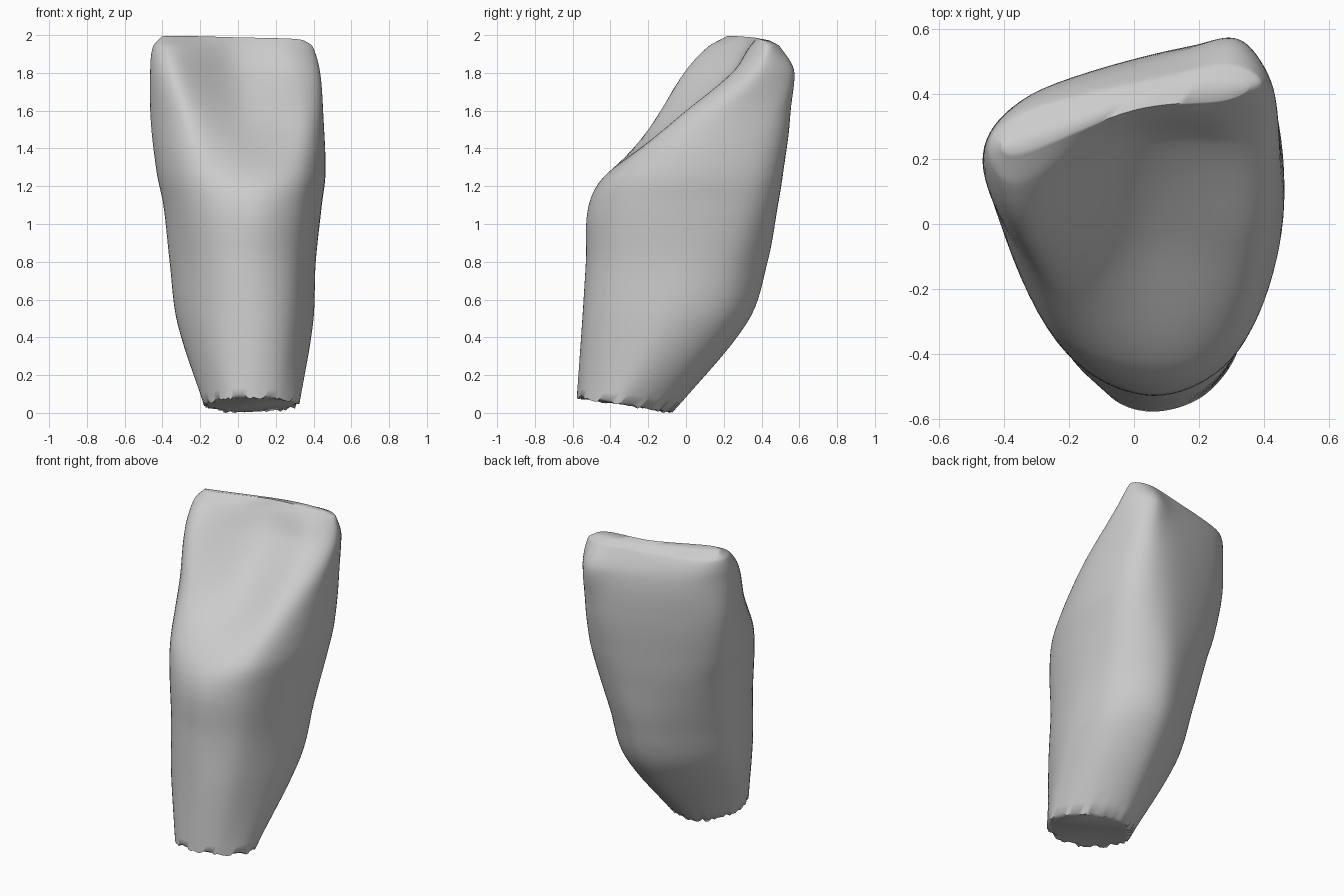
import bpy, bmesh, random
from mathutils import Vector

random.seed(4)
cube = bpy.data.objects.get("Cube")
if cube:
    bpy.data.objects.remove(cube, do_unlink=True)

# Cross-sections from root to crown: height, then eight outline points in the
# order front, front-left, left, back-left, back, back-right, right, front-right
SECTIONS = [
    (-.01, (.05, -.578), (.22, -.525), (.325, -.36), (.24, -.16), (.05, -.07), (-.1, -.15), (-.18, -.32), (-.09, -.515)),
    (.48, (.06, -.55), (.28, -.45), (.397, -.12), (.32, .19), (.08, .325), (-.19, .17), (-.322, -.08), (-.18, -.43)),
    (.8, (.06, -.53), (.305, -.4), (.41, -.04), (.35, .285), (.1, .432), (-.23, .265), (-.362, 0), (-.2, -.4)),
    (1.1, (.06, -.515), (.325, -.385), (.44, -.02), (.39, .365), (.14, .487), (-.265, .335), (-.395, .07), (-.24, -.36)),
    (1.27, (.07, -.415), (.34, -.325), (.46, .02), (.405, .41), (.16, .513), (-.285, .362), (-.43, .12), (-.255, -.32)),
    (1.55, (.05, -.035), (.35, -.05), (.452, .16), (.39, .48), (.18, .545), (-.31, .392), (-.462, .18), (-.28, -.16)),
    (1.8, (0, .23), (.32, .25), (.435, .38), (.33, .565), (.13, .53), (-.32, .395), (-.465, .2), (-.33, -.01)),
    (1.94, (-.03, .315), (.27, .345), (.395, .43), (.3, .495), (.1, .46), (-.33, .352), (-.45, .235), (-.35, .12)),
]
AROUND, ALONG = 10, 8


def spline(a, b, c, d, t):
    """Smooth curve passing through b and c."""
    return b + (c - a) * (t / 2) + (a * 2 - b * 5 + c * 4 - d) * (t * t / 2) \
        + (b * 3 - a - c * 3 + d) * (t ** 3 / 2)


def smooth_ring(points):
    n = len(points)
    return [spline(*(points[(i + k) % n] for k in (-1, 0, 1, 2)), s / AROUND)
            for i in range(n) for s in range(AROUND)]


def smooth_rail(points, knots):
    """Lengthwise curve, allowing for uneven spacing of the sections."""
    last, out = len(points) - 1, []
    slope = []
    for i in range(last + 1):
        lo, hi = max(i - 1, 0), min(i + 1, last)
        slope.append((points[hi] - points[lo]) / (knots[hi] - knots[lo]))
    for i in range(last):
        h = knots[i + 1] - knots[i]
        for s in range(ALONG):
            t = s / ALONG
            out.append(points[i].lerp(points[i + 1], t * t * (3 - 2 * t))
                       + slope[i] * (h * t * (1 - t) ** 2)
                       - slope[i + 1] * (h * t * t * (1 - t)))
    return out + [points[-1]]


rings = [[Vector((x, y, z)) for x, y in pts] for z, *pts in SECTIONS]
knots = [section[0] for section in SECTIONS] + [1.98]

# Slanted cut at the root end
for p in rings[0]:
    p.z -= .16 * p.y

# Narrow biting edge: highest along the front, sloping down behind
crest = [p.copy() for p in rings[-1]]
for front, back, pull in ((0, 4, .25), (1, 3, .25), (7, 5, .45)):
    a, b = rings[-1][front], rings[-1][back]
    crest[front], crest[back] = a.lerp(b, pull), b.lerp(a, .35)
middle = sum(crest, Vector()) / len(crest)
for i in (2, 6):
    crest[i] = crest[i].lerp(middle, .1)
for i, p in enumerate(crest):
    p.z = 1.988 - .025 * p.x - (.01 if 2 <= i <= 6 else 0)
rings.append(crest)

# Loft the sections with smooth rails
rails = [smooth_rail(rail, knots) for rail in zip(*map(smooth_ring, rings))]
loft = [list(ring) for ring in zip(*rails)]
count = len(rails)

# Flat root end, set just inside a ragged rim
centre = sum(loft[0], Vector()) / count
inset = [p.lerp(centre, .1) for p in loft[0]]
for p in loft[0]:
    p.z = max(0, p.z + random.uniform(-.01, .018))

bm = bmesh.new()
verts = [[bm.verts.new(p) for p in ring] for ring in [inset] + loft]
for low, high in zip(verts, verts[1:]):
    for j in range(count):
        k = (j + 1) % count
        bm.faces.new((low[j], low[k], high[k], high[j]))
bm.faces.new(verts[0][::-1])

# Biting edge cap, bridged from front to back
top, axis = verts[-1], 2 * AROUND
for i in range(count // 2):
    quad = [top[(axis + k) % count] for k in (i, i + 1, -i - 1, -i)]
    bm.faces.new(list(dict.fromkeys(quad)))
bmesh.ops.recalc_face_normals(bm, faces=bm.faces)

mesh = bpy.data.meshes.new("tooth")
bm.to_mesh(mesh)
bm.free()
tooth = bpy.data.objects.new("tooth", mesh)
bpy.context.collection.objects.link(tooth)

# Plain grey surface
grey = bpy.data.materials.new("plain grey")
grey.use_nodes = True
color = (.6, .6, .6, 1)
grey.diffuse_color = color
grey.node_tree.nodes["Principled BSDF"].inputs["Base Color"].default_value = color
mesh.materials.append(grey)

bpy.ops.object.select_all(action='DESELECT')
tooth.select_set(True)
bpy.context.view_layer.objects.active = tooth
bpy.ops.object.shade_smooth_by_angle(angle=1.1)
